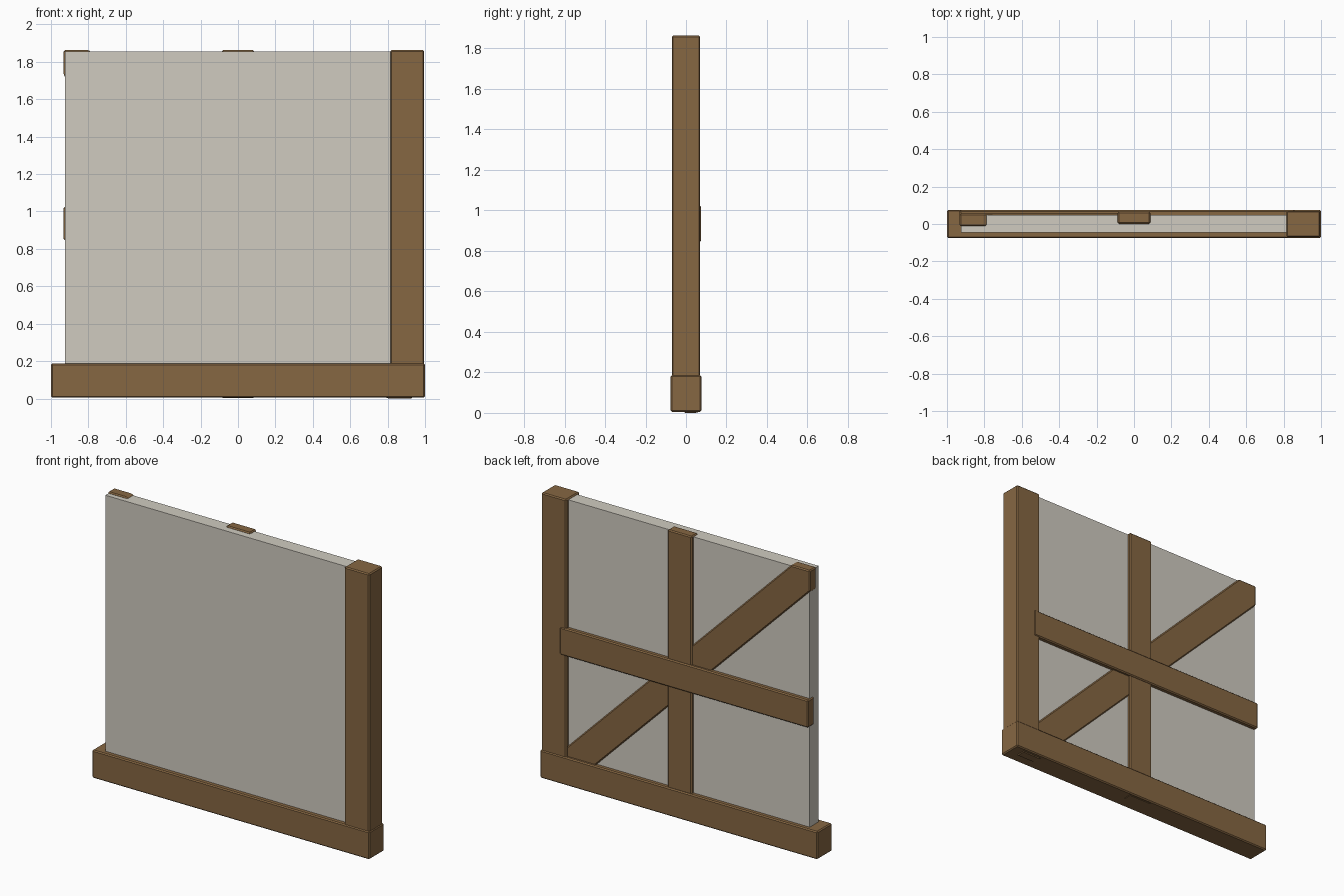
import bpy, bmesh

if "Cube" in bpy.data.objects:
    bpy.data.objects.remove(bpy.data.objects["Cube"])

BEVEL = 0.007


def material(name, color):
    m = bpy.data.materials.new(name)
    m.diffuse_color = color
    m.use_nodes = True
    m.node_tree.nodes["Principled BSDF"].inputs["Base Color"].default_value = m.diffuse_color
    return m


WOOD = material("wood", (0.24, 0.135, 0.055, 1))
PLASTER = material("plaster", (0.63, 0.60, 0.53, 1))


def slab(name, profile, y0, y1, mat, bevel=BEVEL):
    """Extrude an x-z outline from y0 to y1, with small chamfered edges."""
    bm = bmesh.new()
    face = bm.faces.new([bm.verts.new((x, y0, z)) for x, z in profile])
    ext = bmesh.ops.extrude_face_region(bm, geom=[face])
    verts = [v for v in ext["geom"] if isinstance(v, bmesh.types.BMVert)]
    bmesh.ops.translate(bm, verts=verts, vec=(0, y1 - y0, 0))
    bmesh.ops.recalc_face_normals(bm, faces=bm.faces)
    if bevel:
        bmesh.ops.bevel(bm, geom=bm.edges[:], offset=bevel, segments=1,
                        profile=0.5, affect='EDGES')
    me = bpy.data.meshes.new(name)
    bm.to_mesh(me)
    bm.free()
    me.materials.append(mat)
    ob = bpy.data.objects.new(name, me)
    bpy.context.collection.objects.link(ob)
    return ob


def rect(x0, x1, z0, z1):
    return [(x0, z0), (x1, z0), (x1, z1), (x0, z1)]


# Sill beam and corner post
slab("sill_beam", rect(-1, 1, 0.005, 0.187), -0.076, 0.076, WOOD)
slab("corner_post", rect(0.815, 0.995, 0.01, 1.863), -0.07, 0.07, WOOD)

# Plaster infill
slab("wall_panel", rect(-0.925, 0.85, 0.1, 1.855), -0.045, 0.047, PLASTER, 0)

# Back timbers, each standing a little prouder than the last
e, c, h = 0.932, 0.135, 1.863
brace = [(-e, h), (-e, h - c), (e - c, 0), (e, 0), (e, c), (c - e, h)]
slab("diagonal_brace", brace, -0.012, 0.056, WOOD)
slab("middle_stud", rect(-0.087, 0.087, 0.002, 1.863), 0.0, 0.066, WOOD)
slab("cross_rail", rect(-0.932, 0.86, 0.845, 1.025), 0.01, 0.075, WOOD)
